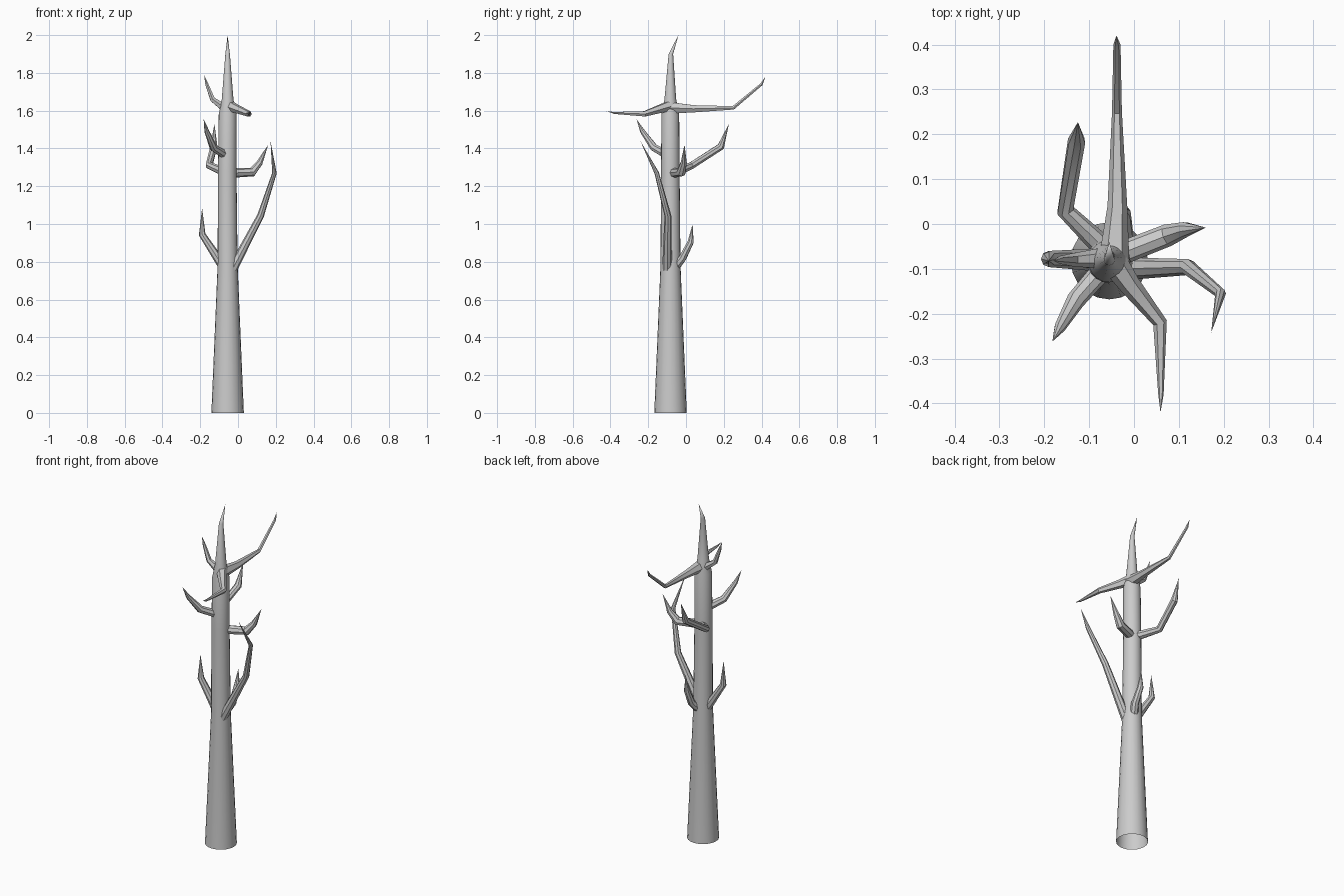
import bpy, bmesh, math
from mathutils import Vector

cube = bpy.data.objects.get("Cube")
if cube:
    bpy.data.objects.remove(cube)

bark = bpy.data.materials.new("grey_bark")
bark.use_nodes = True
COLOR = (0.6, 0.6, 0.6, 1)
bark.diffuse_color = COLOR
bark.node_tree.nodes["Principled BSDF"].inputs["Base Color"].default_value = COLOR


def limb(name, path, sides, level=False):
    """Tapered tube through (x, y, z, radius); the last point is the tip."""
    pts = [Vector(p[:3]) for p in path]
    bm = bmesh.new()
    rings = []
    for i, p in enumerate(pts[:-1]):
        back = (p - pts[i - 1]).normalized() if i else Vector()
        axis = (back + (pts[i + 1] - p).normalized()).normalized()
        if level:
            axis = Vector((0, 0, 1))
        ref = Vector((0, 1, 0)) if abs(axis.z) > 0.95 else Vector((0, 0, 1))
        u = axis.cross(ref).normalized()
        v = axis.cross(u)
        if rings:
            # keep each ring aligned with the one before it
            u = (last_u - axis * last_u.dot(axis)).normalized()
            v = axis.cross(u)
        last_u = u
        ring = []
        for k in range(sides):
            a = 2 * math.pi * k / sides
            ring.append(bm.verts.new(p + path[i][3] * (u * math.cos(a) + v * math.sin(a))))
        rings.append(ring)
    tip = bm.verts.new(pts[-1])
    for k in range(sides):
        n = (k + 1) % sides
        for a, b in zip(rings, rings[1:]):
            bm.faces.new((a[k], a[n], b[n], b[k]))
        bm.faces.new((rings[-1][k], rings[-1][n], tip))
    bmesh.ops.recalc_face_normals(bm, faces=bm.faces)
    mesh = bpy.data.meshes.new(name)
    bm.to_mesh(mesh)
    bm.free()
    mesh.materials.append(bark)
    obj = bpy.data.objects.new(name, mesh)
    bpy.context.collection.objects.link(obj)
    bpy.ops.object.select_all(action='DESELECT')
    obj.select_set(True)
    bpy.context.view_layer.objects.active = obj
    bpy.ops.object.shade_smooth_by_angle(angle=math.radians(35))


# Hollow trunk, open at the ground, drawn out to a bent spike
limb("trunk", [(-.055, -.082, 0, .086), (-.055, -.082, .78, .053),
               (-.057, -.083, 1.28, .049), (-.055, -.083, 1.58, .047),
               (-.055, -.083, 1.66, .031), (-.055, -.08, 1.9, .012),
               (-.055, -.04, 2, 0)], 20, level=True)

# Branches, from the crown down
limb("crown_back_branch", [(-.045, -.09, 1.615, .035), (-.037, .04, 1.61, .022),
                           (-.038, .25, 1.615, .011), (-.038, .4, 1.74, .008),
                           (-.039, .42, 1.78, 0)], 6)
limb("crown_front_branch", [(-.055, -.07, 1.63, .032), (-.01, -.135, 1.61, .024),
                            (.058, -.22, 1.583, .016), (.06, -.38, 1.588, .006),
                            (.059, -.42, 1.597, 0)], 6)
limb("crown_right_branch", [(-.05, -.075, 1.6, .026), (-.135, -.08, 1.66, .015),
                            (-.165, -.08, 1.74, .009), (-.18, -.082, 1.79, 0)], 6)
limb("upper_front_branch", [(-.06, -.09, 1.36, .024), (-.13, -.17, 1.405, .021),
                            (-.165, -.23, 1.49, .013), (-.182, -.262, 1.555, 0)], 8)
limb("upper_back_branch", [(-.06, -.06, 1.27, .026), (-.153, .03, 1.31, .02),
                           (-.128, .185, 1.41, .02), (-.125, .227, 1.53, 0)], 8)
limb("upper_left_branch", [(-.04, -.07, 1.27, .026), (.075, -.025, 1.275, .025),
                           (.115, -.012, 1.325, .017), (.16, -.008, 1.42, 0)], 8)
limb("lower_left_branch", [(-.03, -.1, .76, .026), (.12, -.096, 1.045, .018),
                           (.193, -.155, 1.27, .012), (.172, -.242, 1.44, 0)], 8)
limb("lower_right_branch", [(-.075, -.08, .77, .026), (-.19, -.078, .945, .018),
                            (-.19, -.082, 1.085, 0)], 8)
limb("lower_back_branch", [(-.042, -.05, .78, .024), (-.022, -.018, .82, .021),
                           (-.024, .025, .905, .017), (-.022, .035, 1, 0)], 8)
